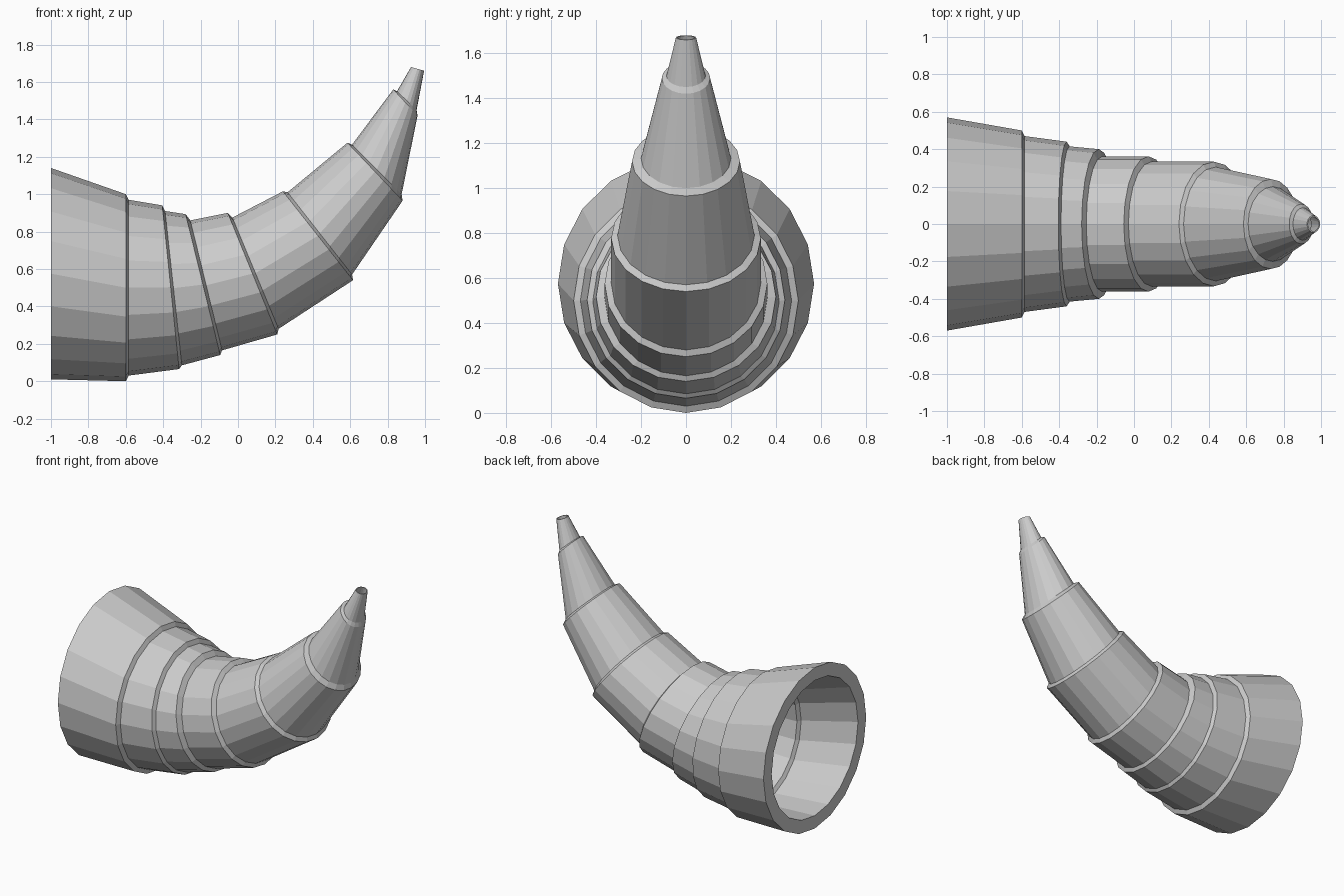
import bpy, bmesh, math
from mathutils import Vector

if "Cube" in bpy.data.objects:
    bpy.data.objects.remove(bpy.data.objects["Cube"])

SIDES = 20
WALL = 0.84   # inner bore as a fraction of the outer radius

# Each cross-section: top x, top z, bottom x, bottom z, half width in y
SECTIONS = [
    (-1.00, 1.14, -1.00, 0.01, 0.57),    # open mouth
    (-0.60, 1.00, -0.60, 0.00, 0.50),
    (-0.585, 0.97, -0.585, 0.03, 0.47),
    (-0.405, 0.94, -0.315, 0.065, 0.44),
    (-0.39, 0.91, -0.30, 0.085, 0.415),
    (-0.28, 0.893, -0.095, 0.14, 0.40),
    (-0.255, 0.86, -0.085, 0.165, 0.362),
    (-0.055, 0.90, 0.21, 0.25, 0.362),
    (-0.03, 0.875, 0.217, 0.28, 0.333),
    (0.24, 1.015, 0.615, 0.54, 0.333),
    (0.265, 1.01, 0.61, 0.57, 0.305),
    (0.585, 1.275, 0.88, 0.965, 0.24),
    (0.61, 1.265, 0.875, 1.0, 0.20),
    (0.83, 1.56, 0.96, 1.42, 0.107),
    (0.85, 1.55, 0.955, 1.45, 0.087),
    (0.925, 1.68, 0.995, 1.66, 0.045),   # open tip
]


def add_ring(bm, section, scale):
    tx, tz, bx, bz, half = section
    top, bottom = Vector((tx, 0, tz)), Vector((bx, 0, bz))
    centre, up = (top + bottom) / 2, (top - bottom) / 2
    side = Vector((0, half, 0))
    angles = [math.tau * i / SIDES for i in range(SIDES)]
    return [bm.verts.new(centre + scale * (up * math.cos(a) + side * math.sin(a)))
            for a in angles]


# Stepped horn: outer skin, tip rim, inner bore and mouth rim in one closed loft
bm = bmesh.new()
rings = [add_ring(bm, s, 1.0) for s in SECTIONS]
rings += [add_ring(bm, s, WALL) for s in reversed(SECTIONS)]
for k, ring in enumerate(rings):
    nxt = rings[(k + 1) % len(rings)]
    for i in range(SIDES):
        j = (i + 1) % SIDES
        bm.faces.new((ring[i], ring[j], nxt[j], nxt[i]))
bmesh.ops.recalc_face_normals(bm, faces=bm.faces)

mesh = bpy.data.meshes.new("horn")
bm.to_mesh(mesh)
bm.free()
bpy.context.collection.objects.link(bpy.data.objects.new("horn", mesh))
